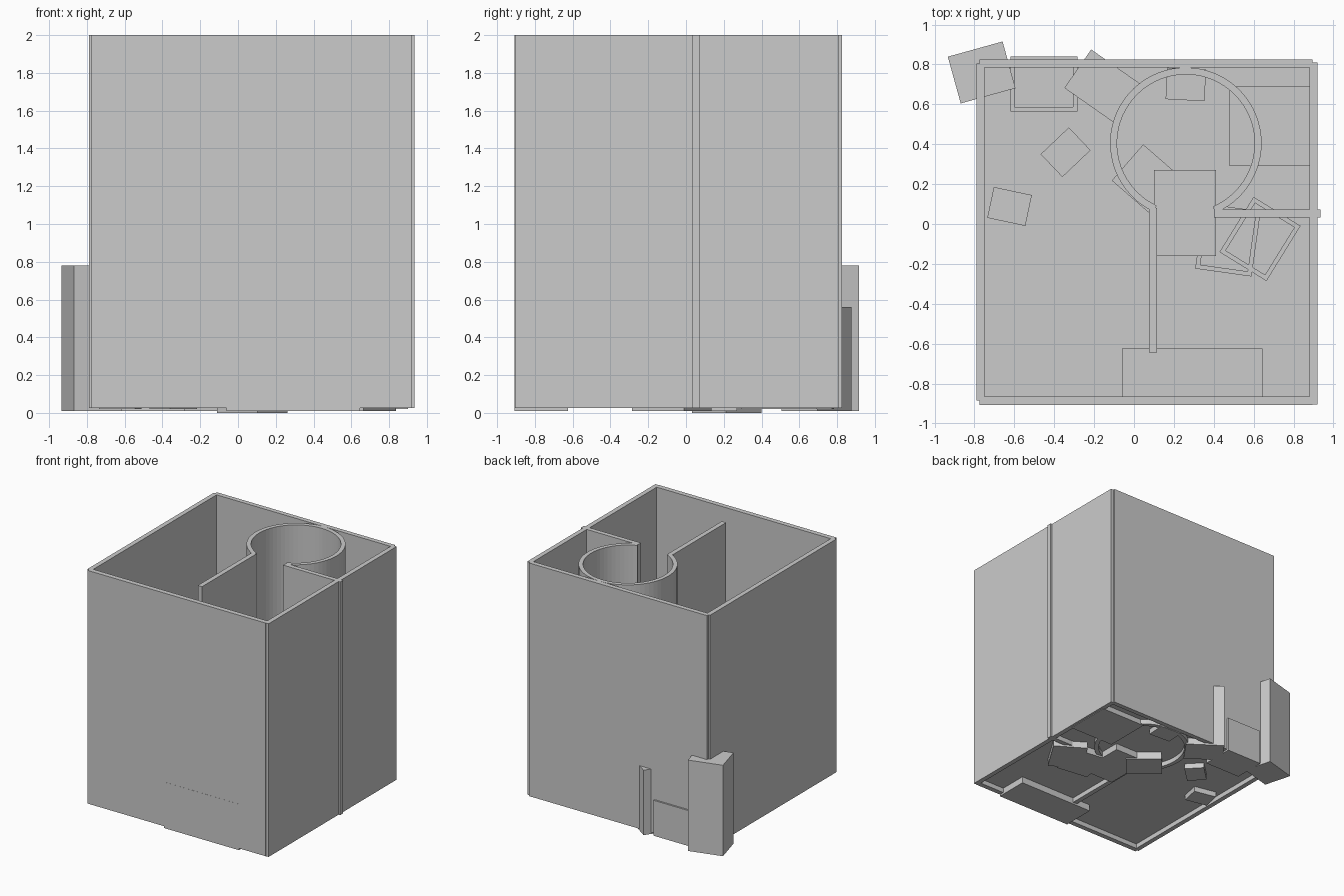
import bpy, bmesh, math
from mathutils import Matrix

if "Cube" in bpy.data.objects:
    bpy.data.objects.remove(bpy.data.objects["Cube"])


def finish(name, bm):
    bmesh.ops.recalc_face_normals(bm, faces=bm.faces[:])
    me = bpy.data.meshes.new(name)
    bm.to_mesh(me)
    bm.free()
    ob = bpy.data.objects.new(name, me)
    bpy.context.collection.objects.link(ob)
    return ob


def block(name, cx, cy, sx, sy, z0, z1, deg=0, inset=0):
    """Box by centre, size and turn; inset adds a shallow recess in the top."""
    bm = bmesh.new()
    bmesh.ops.create_cube(bm, size=1)
    bmesh.ops.scale(bm, vec=(sx, sy, z1 - z0), verts=bm.verts[:])
    if inset:
        top = [f for f in bm.faces if f.normal.z > 0.9]
        bmesh.ops.inset_region(bm, faces=top, thickness=inset)
        low = bmesh.ops.extrude_discrete_faces(bm, faces=top)["faces"]
        bmesh.ops.translate(bm, vec=(0, 0, -0.03),
                            verts=list({v for f in low for v in f.verts}))
    bm.transform(Matrix.Translation((cx, cy, (z0 + z1) / 2))
                 @ Matrix.Rotation(math.radians(deg), 4, 'Z'))
    return finish(name, bm)


def span(name, x0, x1, y0, y1, z0, z1, **kw):
    return block(name, (x0 + x1) / 2, (y0 + y1) / 2, x1 - x0, y1 - y0, z0, z1, **kw)


WALL0, WALL1 = 0.025, 2.0

# straight walls, slightly stepped at the corners
span("left_wall", -0.79, -0.75, -0.885, 0.805, WALL0, WALL1)
span("right_wall", 0.88, 0.92, -0.905, 0.81, WALL0, WALL1)
span("front_wall", -0.775, 0.895, -0.907, -0.865, WALL0, WALL1)
span("back_wall", -0.775, 0.895, 0.785, 0.825, WALL0, WALL1)
span("long_partition", 0.075, 0.115, -0.645, 0.08, WALL0, WALL1)
span("cross_partition", 0.40, 0.935, 0.033, 0.072, WALL0, WALL1)

# curved wall with a doorway towards the front
bm = bmesh.new()
N, a0, a1 = 56, math.radians(-67), math.radians(245)
profile = [bm.verts.new((0.26 + r * math.cos(a0), 0.405 + r * math.sin(a0), z))
           for r, z in ((0.345, WALL0), (0.38, WALL0), (0.38, WALL1), (0.345, WALL1))]
start = bm.faces.new(profile)
bmesh.ops.spin(bm, geom=[start] + start.edges[:] + profile, cent=(0.26, 0.405, 0),
               axis=(0, 0, 1), angle=a1 - a0, steps=N)
finish("round_wall", bm)

# floor sheet set a little above the wall feet
bm = bmesh.new()
bmesh.ops.create_grid(bm, x_segments=1, y_segments=1, size=0.5)
bm.transform(Matrix.Translation((0.065, -0.04, 0.065)) @ Matrix.Diagonal((1.63, 1.65, 1, 1)))
finish("floor", bm)

# tall cabinets
block("corner_cabinet", -0.764, 0.76, 0.285, 0.243, 0.01, 0.78, 15.5)
block("round_room_cabinet", 0.075, 0.215, 0.285, 0.24, 0.0, 0.77, -41)
block("angled_cabinet", -0.155, 0.69, 0.31, 0.235, 0.01, 0.56, -35)

# basins with recessed tops
block("back_basin", -0.452, 0.702, 0.335, 0.275, 0.01, 0.31, 0, 0.03)
block("side_basin", 0.471, -0.08, 0.285, 0.33, 0.01, 0.31, -8, 0.032)
block("tilted_basin", 0.632, -0.075, 0.325, 0.277, 0.01, 0.305, 58.3, 0.032)

# stools
for i, (x, y, a) in enumerate([(-0.624, 0.088, -12), (-0.343, 0.36, 43.5), (0.26, 0.7, -3)]):
    block(f"stool_{i + 1}", x, y, 0.195, 0.158, 0.02, 0.35, a)

# large furniture
span("doorway_chest", 0.10, 0.41, -0.16, 0.27, 0.01, 0.82)
span("front_bench", -0.06, 0.645, -0.908, -0.625, 0.01, 0.4)
span("side_bed", 0.48, 0.90, 0.29, 0.69, 0.02, 0.35)
